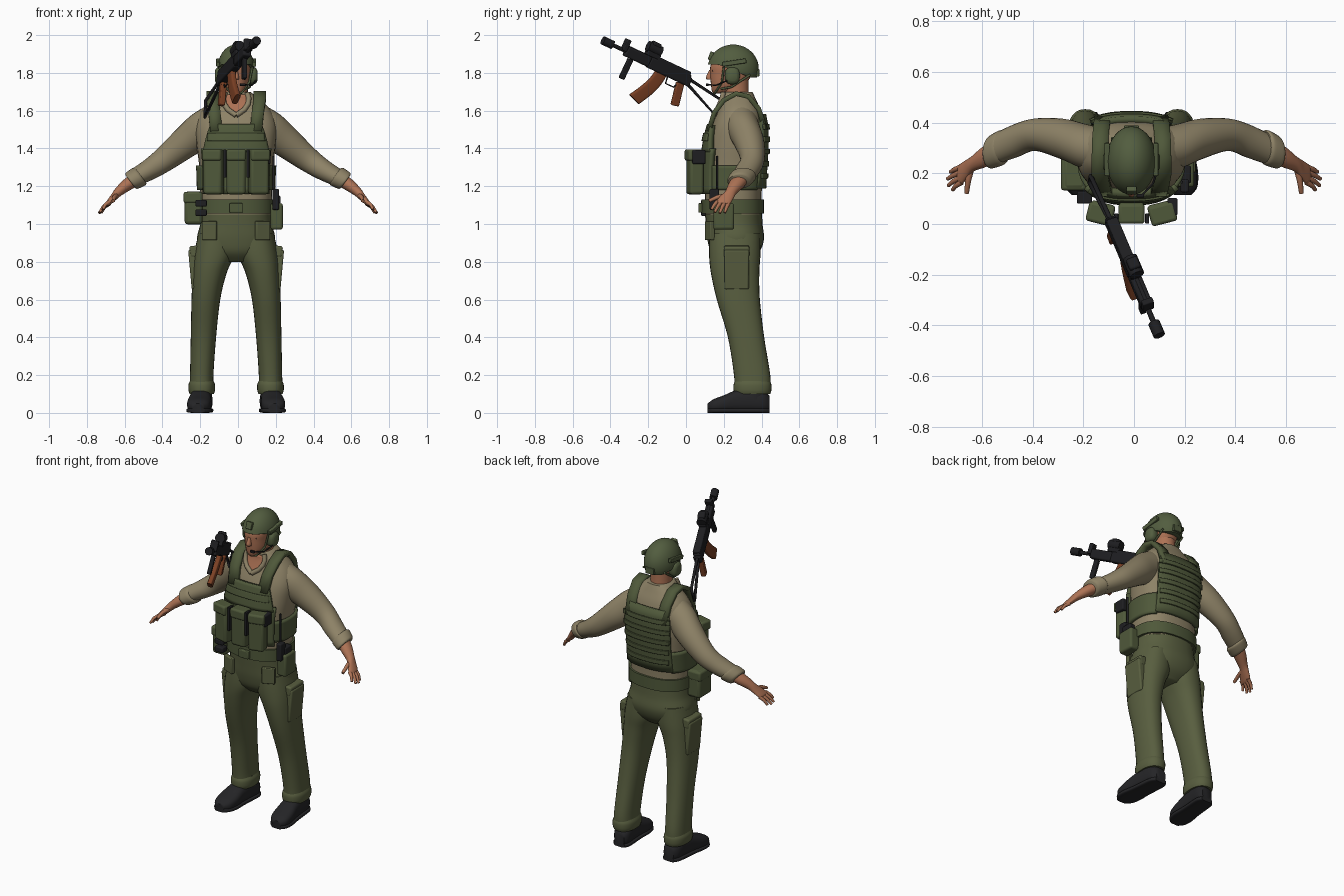
import bpy, bmesh, math
from mathutils import Vector, Matrix, Euler

cube = bpy.data.objects.get("Cube")
if cube:
    bpy.data.objects.remove(cube, do_unlink=True)

CX = -0.01                      # body centre line
AX, AY, AZ = Vector((1, 0, 0)), Vector((0, 1, 0)), Vector((0, 0, 1))
SIDES = (("left", 1), ("right", -1))


def material(name, *rgb):
    m = bpy.data.materials.new(name)
    m.use_nodes = True
    m.diffuse_color = (*rgb, 1)
    m.node_tree.nodes["Principled BSDF"].inputs["Base Color"].default_value = (*rgb, 1)
    return m


TROUSER = material("trouser green", .098, .112, .05)
VEST = material("vest green", .078, .098, .042)
HELMET = material("helmet green", .085, .11, .05)
SHIRT = material("shirt tan", .27, .225, .135)
SKIN = material("skin", .42, .17, .09)
BLACK = material("equipment black", .013, .013, .015)
BOOT = material("boot black", .018, .018, .02)
WOOD = material("red brown wood", .2, .052, .018)


def finish(name, bm, mat, base=Matrix()):
    bmesh.ops.recalc_face_normals(bm, faces=bm.faces)
    mesh = bpy.data.meshes.new(name)
    bm.to_mesh(mesh)
    bm.free()
    mesh.materials.append(mat)
    obj = bpy.data.objects.new(name, mesh)
    obj.matrix_world = base
    bpy.context.collection.objects.link(obj)
    return obj


def smooth(rows, steps=5):
    """Catmull-Rom interpolation of section rows."""
    ext = [rows[0], *rows, rows[-1]]
    out = []
    for p, q, r, s in zip(ext, ext[1:], ext[2:], ext[3:]):
        for k in range(steps):
            t = k / steps
            out.append([b + .5 * t * (c - a + t * (2*a - 5*b + 4*c - d + t * (3*(b - c) + d - a)))
                        for a, b, c, d in zip(p, q, r, s)])
    return out + [list(rows[-1])]


def oval(ang, p):
    c, s = math.cos(ang), math.sin(ang)
    return (math.copysign(abs(c) ** (2 / p), c), math.copysign(abs(s) ** (2 / p), s))


def loft(name, rows, mat, u=AX, v=AY, p=2.0, base=Matrix(), n=28):
    """Skin oval sections; each row is x, y, z and two half widths along u and v."""
    bm = bmesh.new()
    rings = []
    for x, y, z, a, b in smooth(rows):
        ring = []
        for i in range(n):
            c, s = oval(2 * math.pi * i / n, p)
            ring.append(bm.verts.new(Vector((x, y, z)) + u * a * c + v * b * s))
        rings.append(ring)
    for lo, hi in zip(rings, rings[1:]):
        for i in range(n):
            bm.faces.new((lo[i - 1], lo[i], hi[i], hi[i - 1]))
    bm.faces.new(rings[0])
    bm.faces.new(rings[-1])
    return finish(name, bm, mat, base)


def box(name, loc, size, mat, rot=(0, 0, 0), base=Matrix(), bevel=.2):
    bm = bmesh.new()
    bmesh.ops.create_cube(bm, size=1)
    bmesh.ops.scale(bm, vec=size, verts=bm.verts)
    obj = finish(name, bm, mat, base @ Matrix.Translation(loc) @ Euler(rot).to_matrix().to_4x4())
    mod = obj.modifiers.new("rounded", "BEVEL")
    mod.width, mod.segments = min(size) * bevel, 3
    return obj


def rod(name, pts, radius, mat, base=Matrix(), taper=1.0):
    curve = bpy.data.curves.new(name, "CURVE")
    curve.dimensions = "3D"
    curve.bevel_depth, curve.bevel_resolution, curve.use_fill_caps = radius, 3, True
    spline = curve.splines.new("POLY")
    spline.points.add(len(pts) - 1)
    for i, (point, co) in enumerate(zip(spline.points, pts)):
        point.co = (*co, 1)
        point.radius = 1 + (taper - 1) * i / (len(pts) - 1)
    curve.materials.append(mat)
    obj = bpy.data.objects.new(name, curve)
    obj.matrix_world = base
    bpy.context.collection.objects.link(obj)


def sheet(name, grid, thick, mat):
    bm = bmesh.new()
    rows = [[bm.verts.new(co) for co in row] for row in grid]
    for lo, hi in zip(rows, rows[1:]):
        for i in range(len(lo) - 1):
            bm.faces.new((lo[i], lo[i + 1], hi[i + 1], hi[i]))
    mod = finish(name, bm, mat).modifiers.new("thickness", "SOLIDIFY")
    mod.thickness, mod.offset = thick, 0


# Shirt body, also the base that the vest panels follow
TORSO = [(CX, .25, 1.05, .185, .15), (CX, .25, 1.15, .19, .15), (CX, .255, 1.3, .195, .153),
         (CX, .265, 1.42, .21, .15), (CX, .275, 1.52, .215, .137), (CX, .283, 1.6, .185, .113),
         (CX, .28, 1.66, .125, .09), (CX, .272, 1.7, .075, .08)]
loft("shirt_body", TORSO, SHIRT, p=2.5)
TORSO_FINE = smooth(TORSO)


def on_torso(z, ang, out):
    for lo, hi in zip(TORSO_FINE, TORSO_FINE[1:]):
        if lo[2] <= z <= hi[2]:
            t = (z - lo[2]) / (hi[2] - lo[2])
            x, y, _, a, b = [i + (j - i) * t for i, j in zip(lo, hi)]
            c, s = oval(ang, 2.5)
            return Vector((x + (a + out) * c, y + (b + out) * s, z))


def panel(name, middle, half_low, half_high, z0, z1, out, thick, mat):
    grid = []
    for j in range(9):
        t = j / 8
        half = half_low + (half_high - half_low) * t
        grid.append([on_torso(z0 + (z1 - z0) * t, math.radians(middle + half * i / 10), out)
                     for i in range(-10, 11)])
    sheet(name, grid, thick, mat)


# Plate carrier
FRONT, BACK = -90, 90
panel("vest_front_lower", FRONT, 52, 50, 1.16, 1.4, .012, .03, VEST)
panel("vest_front_upper", FRONT, 46, 30, 1.38, 1.525, .014, .03, VEST)
panel("vest_back", BACK, 47, 36, 1.19, 1.58, .008, .03, VEST)
for name, s in SIDES:
    panel(name + "_cummerbund", 90 - 90 * s, 46, 46, 1.18, 1.31, .008, .018, VEST)
    strap = [(.105, .12, 1.49), (.115, .15, 1.59), (.125, .2, 1.655), (.125, .265, 1.69),
             (.123, .33, 1.675), (.118, .385, 1.61), (.112, .42, 1.5)]
    sheet(name + "_shoulder_strap", [[(CX + s * x + w, y, z) for w in (-.032, 0, .032)]
                                     for x, y, z in strap], .026, VEST)
for i in range(5):
    z = 1.24 + .065 * i
    panel(f"back_webbing_{i}", BACK, 38, 38, z, z + .028, .026, .009, VEST)
panel("front_webbing", FRONT, 34, 32, 1.44, 1.48, .032, .009, VEST)

# Open collar
panel("open_neck", FRONT, 1, 30, 1.585, 1.685, .003, .006, SKIN)
for name, s in SIDES:
    rod(name + "_collar", [on_torso(1.575 + .03 * i, math.radians(FRONT + s * 9 * i), .008)
                           for i in range(5)], .014, SHIRT)

# Magazine pouches and chest gear
for i, x in enumerate((-.128, -.01, .108)):
    turn = (i - 1) * .25
    box(f"magazine_pouch_{i}", (x, .047, 1.275), (.1, .075, .235), VEST, (0, 0, turn))
    box(f"pouch_flap_{i}", (x + turn * .02, .04, 1.365), (.104, .078, .06), VEST, (0, 0, turn))
for i, x in enumerate((-.07, .052)):
    box(f"pouch_buckle_{i}", (x, .022, 1.32), (.016, .04, .15), BLACK)
box("chest_radio", (.152, .068, 1.355), (.04, .07, .075), BLACK)
rod("radio_antenna", [(.188, .165, 1.17), (.188, .165, 1.36)], .006, BLACK)
box("belt_radio", (.2, .15, 1.13), (.035, .05, .11), BLACK)

# Belt and hip pouches
loft("belt", [(CX, .248, z, .2, .165) for z in (1.055, 1.08, 1.13)], VEST, p=2.4)
box("belt_buckle", (CX, .078, 1.085), (.07, .025, .05), VEST)
box("right_hip_pouch", (-.235, .2, 1.085), (.095, .13, .175), VEST)
box("right_pouch_flap", (-.238, .2, 1.14), (.1, .135, .06), VEST)
for i in range(2):
    box(f"right_belt_clip_{i}", (-.195, .105, 1.06 + .05 * i), (.06, .05, .035), BLACK)
box("left_hip_pouch", (.205, .2, 1.04), (.065, .11, .14), VEST)
box("left_pouch_magazine", (.205, .195, 1.12), (.04, .07, .06), BLACK)

# Trousers
loft("trouser_seat", [(CX, .257, .8, .09, .08), (CX, .26, .85, .18, .128), (CX, .263, .92, .207, .15),
                      (CX, .255, 1.0, .19, .15), (CX, .25, 1.08, .185, .152)], TROUSER, p=2.3)
for name, s in SIDES:
    leg = [(.182, .352, .11, .064, .094), (.182, .35, .2, .062, .096), (.173, .318, .4, .067, .096),
           (.16, .277, .6, .076, .114), (.14, .26, .74, .09, .128), (.116, .258, .84, .106, .136),
           (.105, .258, .95, .095, .135)]
    loft(name + "_trouser_leg", [(CX + s * x, *rest) for x, *rest in leg], TROUSER, p=2.3)
    cuff = [(CX + s * .182, .352, z, .07 - d, .1 - d)
            for z, d in ((.1, .006), (.12, 0), (.15, 0), (.17, .008))]
    loft(name + "_trouser_cuff", cuff, TROUSER, p=2.3)
    box(name + "_cargo_pocket", (CX + s * .222, .268, .76), (.045, .13, .21), TROUSER, (0, s * .09, 0))
    box(name + "_cargo_flap", (CX + s * .218, .268, .855), (.055, .135, .06), TROUSER, (0, s * .09, 0))
    box(name + "_hip_pocket", (CX + s * .14, .125, .965), (.08, .025, .1), TROUSER, (0, 0, s * .4))

    # Boots with soles
    shoe = [(.442, .05, .035, .04), (.41, .06, .053, .058), (.34, .068, .056, .066), (.27, .062, .058, .06),
            (.2, .048, .064, .045), (.145, .038, .056, .034), (.115, .032, .03, .018)]
    toe_out = lambda y: CX + s * (.187 + (.3 - y) * .08)
    loft(name + "_boot", [(toe_out(y), y, z, a, b) for y, z, a, b in shoe], BOOT, v=AZ, p=2.6)
    loft(name + "_sole", [(toe_out(y), y, .013, a + .004, .013) for y, z, a, b in shoe], BOOT, v=AZ, p=4)
    loft(name + "_boot_shaft", [(CX + s * .183, .355, z, .055, .078) for z in (.07, .12, .16)], BOOT)

    # Sleeves, forearms and hands
    across = Vector((.6 * s, 0, .8))
    sleeve = [(.1, .29, 1.555, .085, .09), (.18, .305, 1.5, .088, .095), (.27, .335, 1.43, .08, .083),
              (.38, .352, 1.342, .064, .066), (.46, .327, 1.287, .066, .056), (.545, .292, 1.24, .06, .047)]
    loft(name + "_sleeve", [(CX + s * x, *rest) for x, *rest in sleeve], SHIRT, u=AY, v=across)
    roll = [(.515, .303, 1.257, .063, .05), (.525, .3, 1.25, .07, .057),
            (.56, .285, 1.23, .066, .053), (.57, .281, 1.224, .058, .045)]
    loft(name + "_rolled_cuff", [(s * x, *rest) for x, *rest in roll], SHIRT, u=AY, v=across)
    arm = [(.53, .295, 1.245, .046, .038), (.59, .265, 1.205, .042, .032), (.635, .238, 1.168, .031, .024),
           (.66, .215, 1.14, .038, .019), (.685, .195, 1.112, .042, .014), (.692, .19, 1.104, .036, .01)]
    loft(name + "_forearm_and_palm", [(s * x, *rest) for x, *rest in arm], SKIN, u=AY, v=across)
    for i, tip in enumerate(((.715, .135, 1.077), (.732, .152, 1.062), (.735, .178, 1.057), (.724, .205, 1.06))):
        root = Vector((.68, .165 + .02 * i, 1.118 - .003 * i))
        middle = root.lerp(Vector(tip), .5) + Vector((.006, 0, .004))
        rod(f"{name}_finger_{i}", [(s * x, y, z) for x, y, z in (root, middle, tip)], .0115, SKIN, taper=.65)
    rod(name + "_thumb", [(s * .645, .215, 1.15), (s * .655, .165, 1.142), (s * .66, .122, 1.122)],
        .014, SKIN, taper=.65)

# Neck, head and face
loft("neck", [(CX, .28, 1.6, .066, .07), (CX, .265, 1.68, .062, .068), (CX, .26, 1.78, .062, .07)], SKIN)
loft("head", [(CX, .175, 1.69, .025, .03), (CX, .195, 1.705, .045, .058), (CX, .222, 1.74, .064, .09),
              (CX, .238, 1.79, .072, .11), (CX, .243, 1.84, .076, .113), (CX, .25, 1.9, .06, .09)], SKIN, p=2.2)
loft("nose", [(CX, .13, 1.765, .015, .02), (CX, .126, 1.778, .015, .02), (CX, .135, 1.815, .008, .012)], SKIN)
for name, s in SIDES:
    box(name + "_eye", (CX + s * .03, .142, 1.812), (.022, .009, .008), BLACK, (0, 0, s * .3))

# Helmet shell: a dome clamped to a rim that drops towards the back
bm = bmesh.new()
bmesh.ops.create_uvsphere(bm, u_segments=36, v_segments=24, radius=1)
for v in bm.verts:
    v.co = Vector((CX + v.co.x * .098, .25 + v.co.y * .135, 1.823 + v.co.z * .127))
    v.co.z = max(v.co.z, 1.845 - .07 * min(1, max(0, (v.co.y - .17) / .17)))
finish("helmet", bm, HELMET)
box("helmet_front_mount", (CX, .132, 1.89), (.04, .02, .045), HELMET, (-.35, 0, 0))
box("helmet_rear_dial", (CX, .378, 1.8), (.06, .02, .04), HELMET)
for name, s in SIDES:
    box(name + "_helmet_rail", (CX + s * .096, .255, 1.855), (.02, .13, .025), HELMET, (.15, 0, 0))
    loft(name + "_ear_cup", [(CX + s * x, .245, 1.785, r, r * 1.15) for x, r in
                             ((.06, .035), (.085, .04), (.103, .036), (.112, .025))],
         HELMET, u=AY, v=AZ, p=2.6)
    rod(name + "_front_chin_strap", [(CX + s * .086, .2, 1.83), (CX + s * .07, .19, 1.75),
                                    (CX + s * .03, .155, 1.695), (CX, .15, 1.69)], .006, HELMET)
    rod(name + "_rear_chin_strap", [(CX + s * .075, .34, 1.79), (CX + s * .072, .24, 1.725),
                                   (CX + s * .055, .185, 1.715)], .006, HELMET)
rod("microphone_boom", [(.095, .22, 1.76), (.075, .16, 1.735), (.03, .112, 1.737)], .004, BLACK)
box("microphone", (.025, .112, 1.738), (.03, .014, .014), BLACK)

# Rifle: its frame starts at the muzzle, y runs back to the stock and z is up
back = Vector((-.358, .845, -.397)).normalized()
up = Vector((0, .425, .905))
up = (up - back * up.dot(back)).normalized()
RIFLE = Matrix((back.cross(up), back, up)).transposed().to_4x4()
RIFLE.translation = (.1, -.44, 1.972)


def barrel(name, start, end, radius, height=0):
    rod(name, [(0, start, height), (0, end, height)], radius, BLACK, RIFLE)


barrel("rifle_muzzle", 0, .06, .024)
barrel("rifle_barrel", .05, .3, .011)
barrel("rifle_gas_tube", .13, .3, .01, .024)
barrel("rifle_scope", .245, .325, .03, .075)
for name, y, z, sy, sz in (("handguard", .215, .002, .15, .058), ("receiver", .41, .002, .25, .065),
                           ("dust_cover", .42, .032, .21, .03), ("front_sight", .13, .03, .025, .065),
                           ("scope_mount", .29, .045, .08, .03), ("rear_block", .53, -.005, .03, .05),
                           ("scope_hood", .285, .078, .05, .07)):
    box("rifle_" + name, (0, y, z), (.046, sy, sz), BLACK, base=RIFLE)
box("rifle_fore_grip", (0, .187, -.085), (.024, .03, .115), BLACK, base=RIFLE)
box("rifle_grip", (0, .512, -.09), (.03, .042, .125), WOOD, (.22, 0, 0), RIFLE)
loft("rifle_magazine", [(0, .378, -.01, .015, .034), (0, .37, -.07, .015, .034), (0, .346, -.135, .015, .035),
                        (0, .302, -.212, .015, .036)], WOOD, v=Vector((0, .94, -.34)), p=5, base=RIFLE)
rod("rifle_trigger_guard", [(0, .42, -.03), (0, .425, -.065), (0, .475, -.065), (0, .49, -.03)], .004, BLACK, RIFLE)
rod("rifle_stock", [(0, .53, .01), (0, .755, -.02), (0, .768, -.11), (0, .53, -.015)], .009, BLACK, RIFLE)

# Smooth shading with crisp edges
bpy.ops.object.select_all(action="DESELECT")
for obj in bpy.context.collection.objects:
    if obj.type == "MESH":
        obj.select_set(True)
        bpy.context.view_layer.objects.active = obj
bpy.ops.object.shade_smooth_by_angle(angle=math.radians(50))
